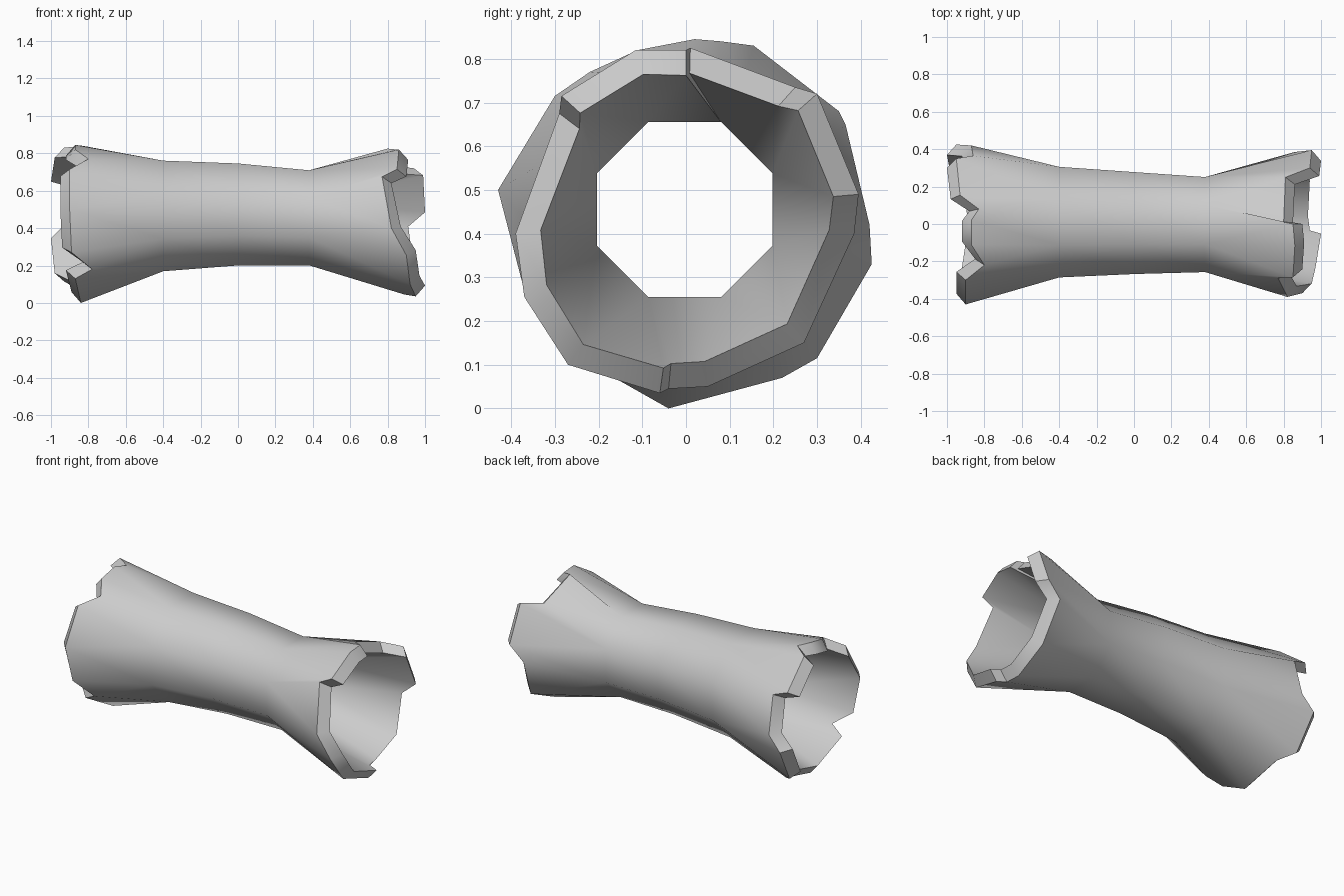
import bpy
import bmesh
from math import atan2, cos, sin, pi, tau, radians, hypot

cube = bpy.data.objects.get("Cube")
if cube:
    bpy.data.objects.remove(cube, do_unlink=True)

WALL = 0.058
LIP = 0.05
CENTRE_Z = 0.455

# Jagged outer rims as (y, z, x), turning around the tube axis
LEFT_RIM = [
    (.395, .49, .95), (.30, .72, .94), (.25, .735, .81), (.01, .825, .80),
    (0, .82, .85), (-.115, .82, .86), (-.285, .715, .85), (-.29, .675, .77),
    (-.39, .40, .82), (-.37, .255, .90), (-.27, .10, .92), (-.06, .035, .95),
    (-.04, .045, .89), (.05, .05, .88), (.27, .15, .89), (.385, .40, .86),
]
RIGHT_RIM = [
    (.42, .42, -.87), (.365, .65, -.86), (.35, .68, -.95), (.155, .83, -.93),
    (.08, .84, -.83), (.02, .845, -.87), (-.11, .82, -.87), (-.22, .77, -.80),
    (-.30, .715, -.90), (-.43, .50, -.90), (-.37, .27, -.89), (-.31, .18, -.78),
    (-.27, .13, -.87), (-.04, 0, -.84), (.22, .07, -.85), (.30, .115, -.93),
    (.425, .33, -.95),
]
# Eight-sided waist rings as (x, centre y, centre z, radius)
WAIST = [(-.40, .01, .465, .32), (0, .005, .473, .295), (.38, -.003, .455, .275)]


def angle_of(vert):
    return atan2(vert.co.z - CENTRE_Z, vert.co.y) % tau


def rim_ring(bm, rim, inset):
    """Rim vertices, moved inwards and outwards along the axis for the inner wall."""
    ring = []
    for y, z, x in rim:
        dz = z - CENTRE_Z
        scale = 1 - inset / hypot(y, dz)
        shift = LIP if inset else 0
        x += shift if x > 0 else -shift
        ring.append(bm.verts.new((x, y * scale, CENTRE_Z + dz * scale)))
    return ring


def waist_ring(bm, x, cy, cz, radius):
    angles = [(i + 0.5) * pi / 4 for i in range(8)]
    return [bm.verts.new((x, cy + radius * cos(a), cz + radius * sin(a))) for a in angles]


def stitch(bm, first, second):
    """Join two rings of different counts with triangles in order of angle."""
    a, b = sorted(first, key=angle_of), sorted(second, key=angle_of)

    def midway(ring, i):
        turn = lambda k: angle_of(ring[k % len(ring)]) + tau * (k // len(ring))
        return (turn(i) + turn(i + 1)) / 2

    i = j = 0
    while i < len(a) or j < len(b):
        va, vb = a[i % len(a)], b[j % len(b)]
        if j == len(b) or (i < len(a) and midway(a, i) < midway(b, j)):
            i += 1
            bm.faces.new((va, a[i % len(a)], vb))
        else:
            j += 1
            bm.faces.new((va, b[j % len(b)], vb))


def bridge(bm, a, b):
    for i in range(len(a)):
        k = (i + 1) % len(a)
        bm.faces.new((a[i], a[k], b[k], b[i]))


def wall(bm, inset):
    """One skin of the tube; returns its two rim rings."""
    right, left = rim_ring(bm, RIGHT_RIM, inset), rim_ring(bm, LEFT_RIM, inset)
    rings = [waist_ring(bm, x, y, z, r - inset) for x, y, z, r in WAIST]
    stitch(bm, right, rings[0])
    for a, b in zip(rings, rings[1:]):
        bridge(bm, a, b)
    stitch(bm, rings[-1], left)
    return right, left


# Hollow flared tube: outer skin, inner skin and broken rims
bm = bmesh.new()
outer = wall(bm, 0)
inner = wall(bm, WALL)
for o, i in zip(outer, inner):
    bridge(bm, o, i)
bmesh.ops.recalc_face_normals(bm, faces=bm.faces)
mesh = bpy.data.meshes.new("broken_tube")
bm.to_mesh(mesh)
bm.free()

# Single plain grey
grey = bpy.data.materials.new("plain grey")
grey.use_nodes = True
colour = (0.6, 0.6, 0.6, 1)
grey.diffuse_color = colour
grey.node_tree.nodes["Principled BSDF"].inputs["Base Color"].default_value = colour
mesh.materials.append(grey)

tube = bpy.data.objects.new("broken_tube", mesh)
bpy.context.collection.objects.link(tube)
bpy.context.view_layer.objects.active = tube
tube.select_set(True)
bpy.ops.object.shade_smooth_by_angle(angle=radians(50))
